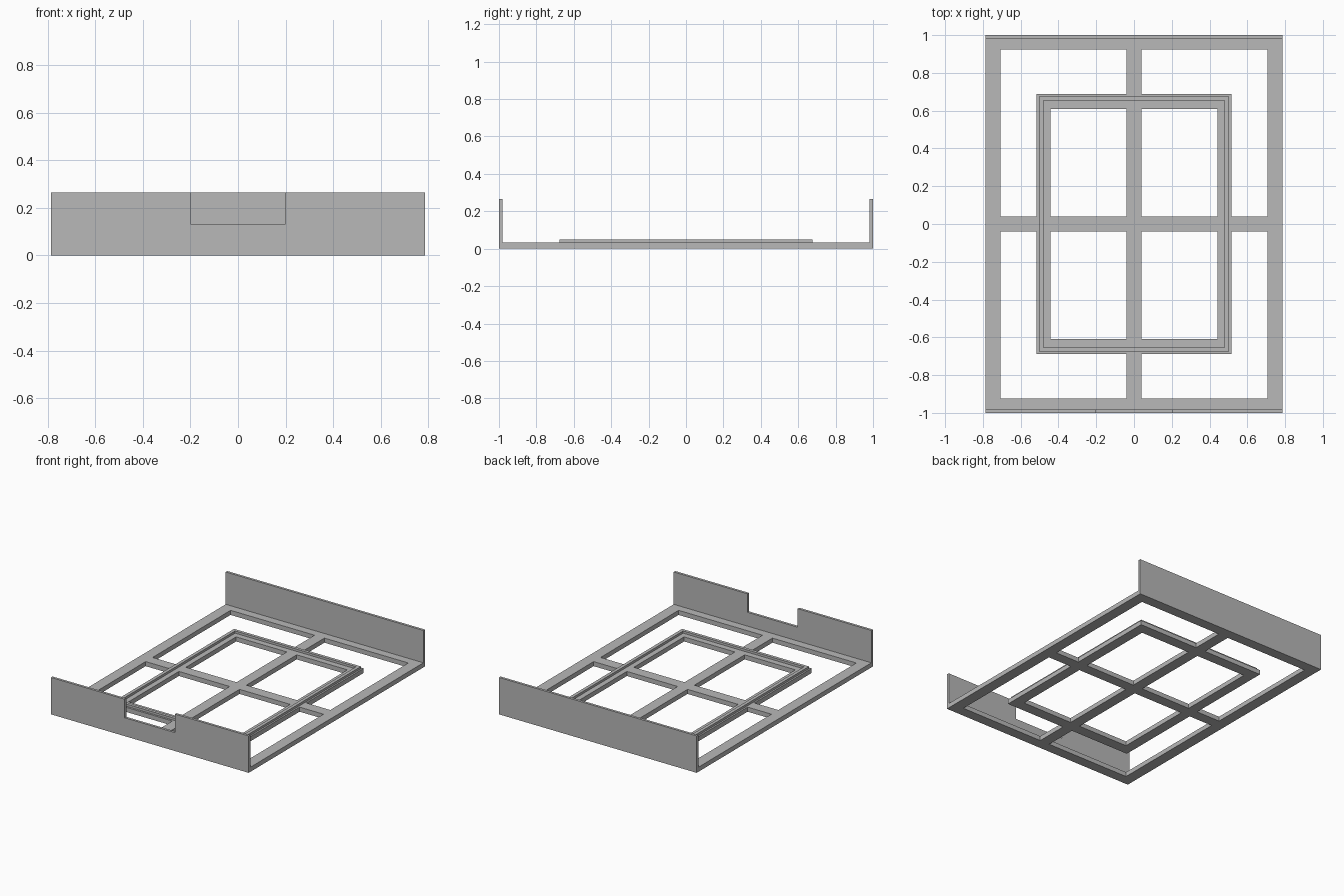
import bpy, bmesh

if "Cube" in bpy.data.objects:
    bpy.data.objects.remove(bpy.data.objects["Cube"])

grey = bpy.data.materials.new("plain grey")
grey.diffuse_color = (0.48, 0.48, 0.48, 1)
grey.use_nodes = True
grey.node_tree.nodes["Principled BSDF"].inputs["Base Color"].default_value = grey.diffuse_color


def mirrored(*halves):
    """Symmetric list of grid positions from half sizes."""
    return sorted([-h for h in halves] + list(halves))


def solid(name, xs, ys, zs, filled):
    """Closed solid made of the grid cells whose centre passes the filled rule."""
    bm = bmesh.new()
    axes = (xs, ys, zs)
    verts = {}

    def vert(key):
        if key not in verts:
            verts[key] = bm.verts.new([axes[a][key[a]] for a in range(3)])
        return verts[key]

    def is_full(cell):
        if any(not 0 <= cell[a] < len(axes[a]) - 1 for a in range(3)):
            return False
        return filled(*[(axes[a][cell[a]] + axes[a][cell[a] + 1]) / 2 for a in range(3)])

    for i in range(len(xs) - 1):
        for j in range(len(ys) - 1):
            for k in range(len(zs) - 1):
                if not is_full((i, j, k)):
                    continue
                for a in range(3):
                    b, c = (a + 1) % 3, (a + 2) % 3
                    for side in (0, 1):
                        near = [i, j, k]
                        near[a] += 2 * side - 1
                        if is_full(near):
                            continue
                        loop = []
                        for db, dc in ((0, 0), (1, 0), (1, 1), (0, 1)):
                            key = [i, j, k]
                            key[a] += side
                            key[b] += db
                            key[c] += dc
                            loop.append(vert(tuple(key)))
                        bm.faces.new(loop if side else loop[::-1])
    mesh = bpy.data.meshes.new(name)
    bm.to_mesh(mesh)
    bm.free()
    mesh.materials.append(grey)
    obj = bpy.data.objects.new(name, mesh)
    bpy.context.collection.objects.link(obj)
    return obj


def in_ring(x, y, outer, inner):
    inside = abs(x) < outer[0] and abs(y) < outer[1]
    return inside and not (abs(x) < inner[0] and abs(y) < inner[1])


# Main sizes
WIDTH, LENGTH, HEIGHT = 0.785, 1.0, 0.265
PANEL, BASE, RIM, BAR = 0.018, 0.033, 0.049, 0.039
END = LENGTH - PANEL
OUTER_HOLE = (0.706, 0.924)
INNER_OUT, INNER_HOLE = (0.516, 0.689), (0.442, 0.61)
RIM_OUT, RIM_IN = (0.504, 0.675), (0.48, 0.653)

# Flat base: outer border, inner border and crossing bars
solid("base_lattice",
      mirrored(WIDTH, OUTER_HOLE[0], INNER_OUT[0], INNER_HOLE[0], BAR),
      mirrored(END, OUTER_HOLE[1], INNER_OUT[1], INNER_HOLE[1], BAR),
      [0, BASE],
      lambda x, y, z: in_ring(x, y, (WIDTH, END), OUTER_HOLE)
      or in_ring(x, y, INNER_OUT, INNER_HOLE) or abs(x) < BAR or abs(y) < BAR)

# Thin raised rim on the inner border
solid("raised_rim", mirrored(RIM_OUT[0], RIM_IN[0]), mirrored(RIM_OUT[1], RIM_IN[1]),
      [BASE, RIM], lambda x, y, z: in_ring(x, y, RIM_OUT, RIM_IN))

# Upright end panels, the front one notched
solid("front_panel", mirrored(WIDTH, 0.2), [-LENGTH, -END], [0, 0.132, HEIGHT],
      lambda x, y, z: not (abs(x) < 0.2 and z > 0.132))
solid("back_panel", [-WIDTH, WIDTH], [END, LENGTH], [0, HEIGHT], lambda x, y, z: True)
